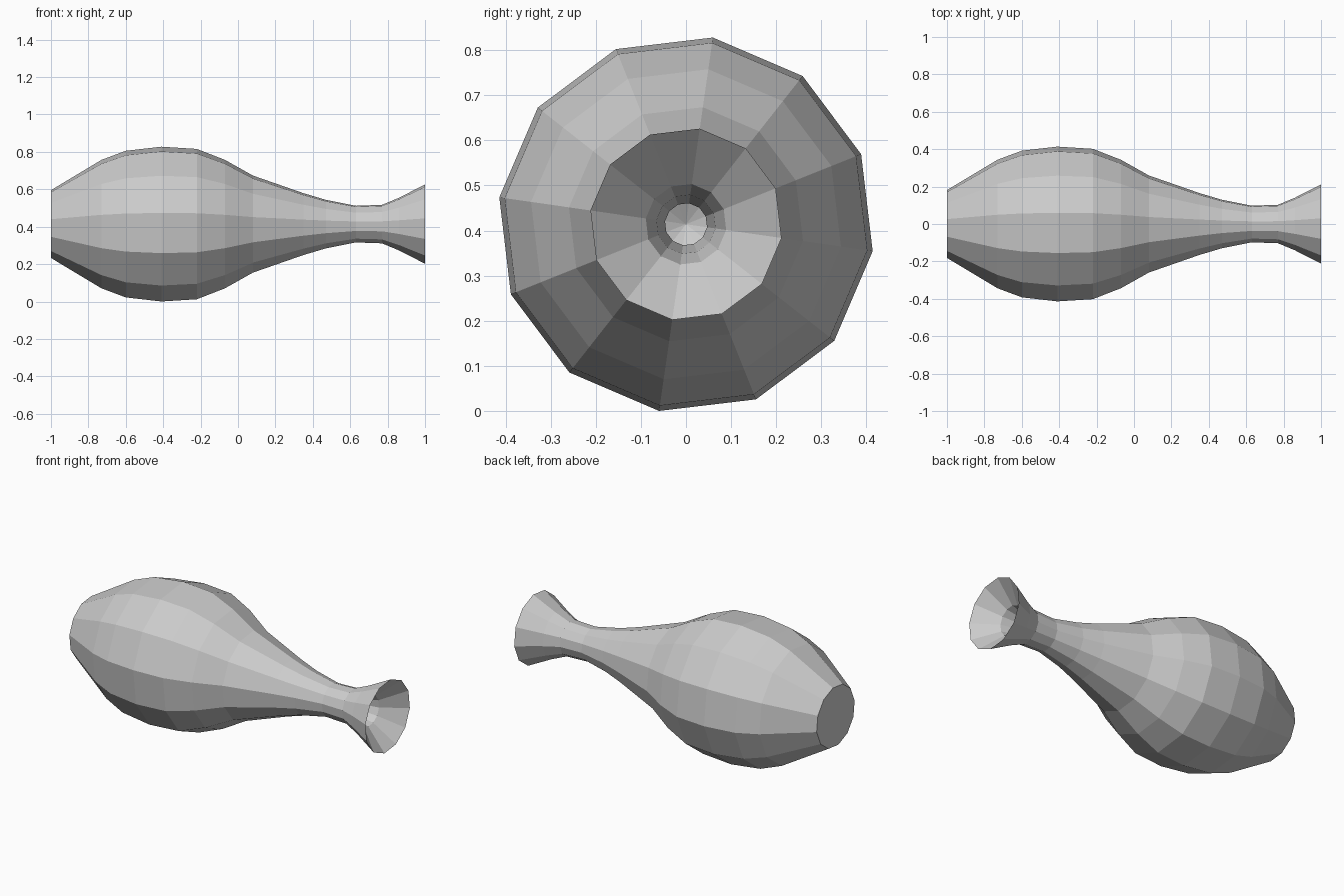
import bpy
import bmesh
from math import cos, sin, radians

SIDES = 12
TWIST = radians(21.8)
CENTRE_Z = 0.414

cube = bpy.data.objects.get("Cube")
if cube:
    bpy.data.objects.remove(cube, do_unlink=True)

clay = bpy.data.materials.new("grey_clay")
clay.use_nodes = True
colour = (0.6, 0.6, 0.6, 1)
clay.diffuse_color = colour
clay.node_tree.nodes["Principled BSDF"].inputs["Base Color"].default_value = colour

# Outer wall from base to rim: (position along the axis, radius)
outer = [(-1, 0.183), (-0.73, 0.347), (-0.6, 0.396), (-0.41, 0.418),
         (-0.22, 0.406), (-0.07, 0.347), (0.08, 0.262), (0.35, 0.167),
         (0.47, 0.131), (0.63, 0.099), (0.77, 0.104), (0.86, 0.142),
         (1, 0.214)]

# Inner wall from the mouth back to the bottom of the cavity
inner = [(0.88, 0.09), (0.79, 0.066), (0.63, 0.047)]
inner += [(x, r - 0.05) for x, r in reversed(outer[1:9])]


def ring(bm, x, radius):
    angles = [TWIST + radians(360 * i / SIDES) for i in range(SIDES)]
    return [bm.verts.new((x, radius * cos(a), CENTRE_Z + radius * sin(a)))
            for a in angles]


bm = bmesh.new()
rings = [ring(bm, x, r) for x, r in outer + inner]
for a, b in zip(rings, rings[1:]):
    for i in range(SIDES):
        j = (i + 1) % SIDES
        bm.faces.new((a[i], a[j], b[j], b[i]))

# Flat foot, and a shallow cone closing the cavity
bm.faces.new(rings[0])
tip = bm.verts.new((-0.88, 0, CENTRE_Z))
for i in range(SIDES):
    bm.faces.new((rings[-1][i], rings[-1][(i + 1) % SIDES], tip))
bmesh.ops.recalc_face_normals(bm, faces=bm.faces)

mesh = bpy.data.meshes.new("vase")
bm.to_mesh(mesh)
bm.free()
mesh.materials.append(clay)
vase = bpy.data.objects.new("vase", mesh)
bpy.context.collection.objects.link(vase)
